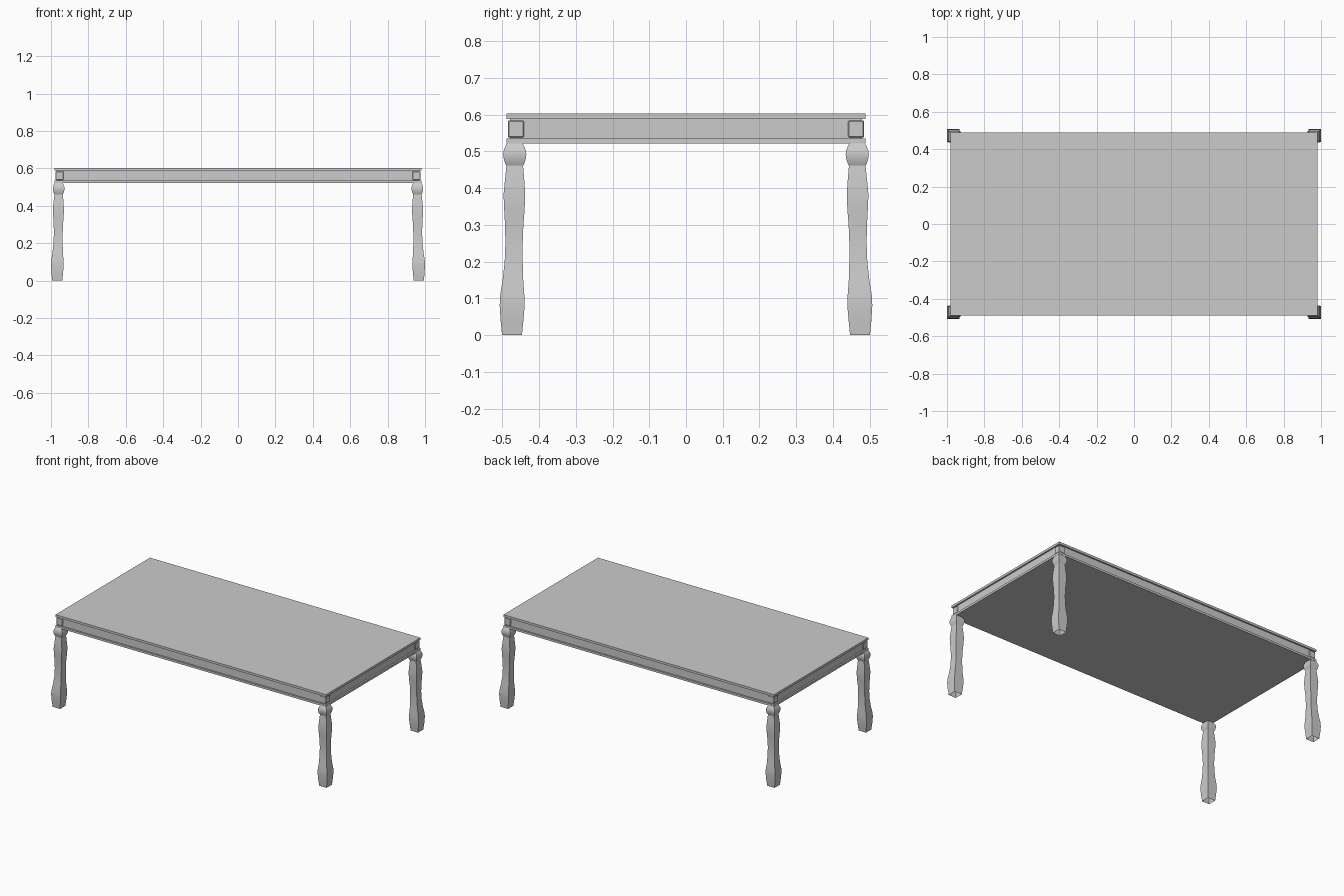
import bpy, bmesh, math

if "Cube" in bpy.data.objects:
    bpy.data.objects.remove(bpy.data.objects["Cube"])

def make_object(name, bm, mirror=False):
    bmesh.ops.recalc_face_normals(bm, faces=bm.faces[:])
    mesh = bpy.data.meshes.new(name)
    bm.to_mesh(mesh)
    bm.free()
    ob = bpy.data.objects.new(name, mesh)
    bpy.context.collection.objects.link(ob)
    if mirror:
        mod = ob.modifiers.new("four_corners", 'MIRROR')
        mod.use_axis = (True, True, False)
        mod.use_mirror_merge = False
    return ob

def box(name, lo, hi, bevel=0.0, mirror=False):
    bm = bmesh.new()
    bmesh.ops.create_cube(bm, size=1)
    for v in bm.verts:
        v.co = [(a + b) / 2 + c * (b - a) for a, b, c in zip(lo, hi, v.co)]
    if bevel:
        bmesh.ops.bevel(bm, geom=bm.edges[:], offset=bevel, segments=1,
                        affect='EDGES', profile=0.5)
    return make_object(name, bm, mirror)

def slab(name, hx, hy, z0, z1):
    return box(name, (-hx, -hy, z0), (hx, hy, z1))

def square_loft(name, rows):
    """Square section swept upward; rows are (z, half width, centre y)."""
    bm = bmesh.new()
    rings = []
    for z, h, cy in rows:
        cx = cy + 0.493
        rings.append([bm.verts.new((cx + sx * h, cy + sy * h, z))
                      for sx, sy in ((-1, -1), (1, -1), (1, 1), (-1, 1))])
    for a, b in zip(rings, rings[1:]):
        for i in range(4):
            j = (i + 1) % 4
            bm.faces.new((a[i], a[j], b[j], b[i]))
    bm.faces.new(rings[-1])
    ob = make_object(name, bm, mirror=True)
    # smooth along the height, crisp on the four vertical corners
    bpy.ops.object.select_all(action='DESELECT')
    ob.select_set(True)
    bpy.context.view_layer.objects.active = ob
    bpy.ops.object.shade_smooth_by_angle(angle=math.radians(40))
    return ob

# Top and layered apron
slab("table_top", 0.981, 0.489, 0.588, 0.603)
slab("apron", 0.971, 0.479, 0.533, 0.590)
slab("lower_moulding", 0.981, 0.489, 0.521, 0.535)

# Bevelled corner blocks
box("corner_blocks", (0.933, 0.441, 0.538), (0.977, 0.485, 0.584), 0.003, True)

# Square turned legs, flaring slightly outward, open at the foot
square_loft("legs", [
    (0.000, 0.027, 0.4735), (0.040, 0.031, 0.4735), (0.080, 0.034, 0.473),
    (0.105, 0.0333, 0.473), (0.150, 0.028, 0.471), (0.200, 0.0245, 0.469),
    (0.250, 0.0235, 0.468), (0.300, 0.025, 0.4675), (0.345, 0.028, 0.467),
    (0.383, 0.0295, 0.467), (0.420, 0.0265, 0.4665), (0.462, 0.0225, 0.466)])

# Knobs between legs and apron
square_loft("leg_knobs", [
    (0.461, 0.0225, 0.466), (0.470, 0.027, 0.466), (0.481, 0.030, 0.466),
    (0.492, 0.0315, 0.466), (0.503, 0.030, 0.466), (0.513, 0.026, 0.466),
    (0.522, 0.021, 0.466)])
